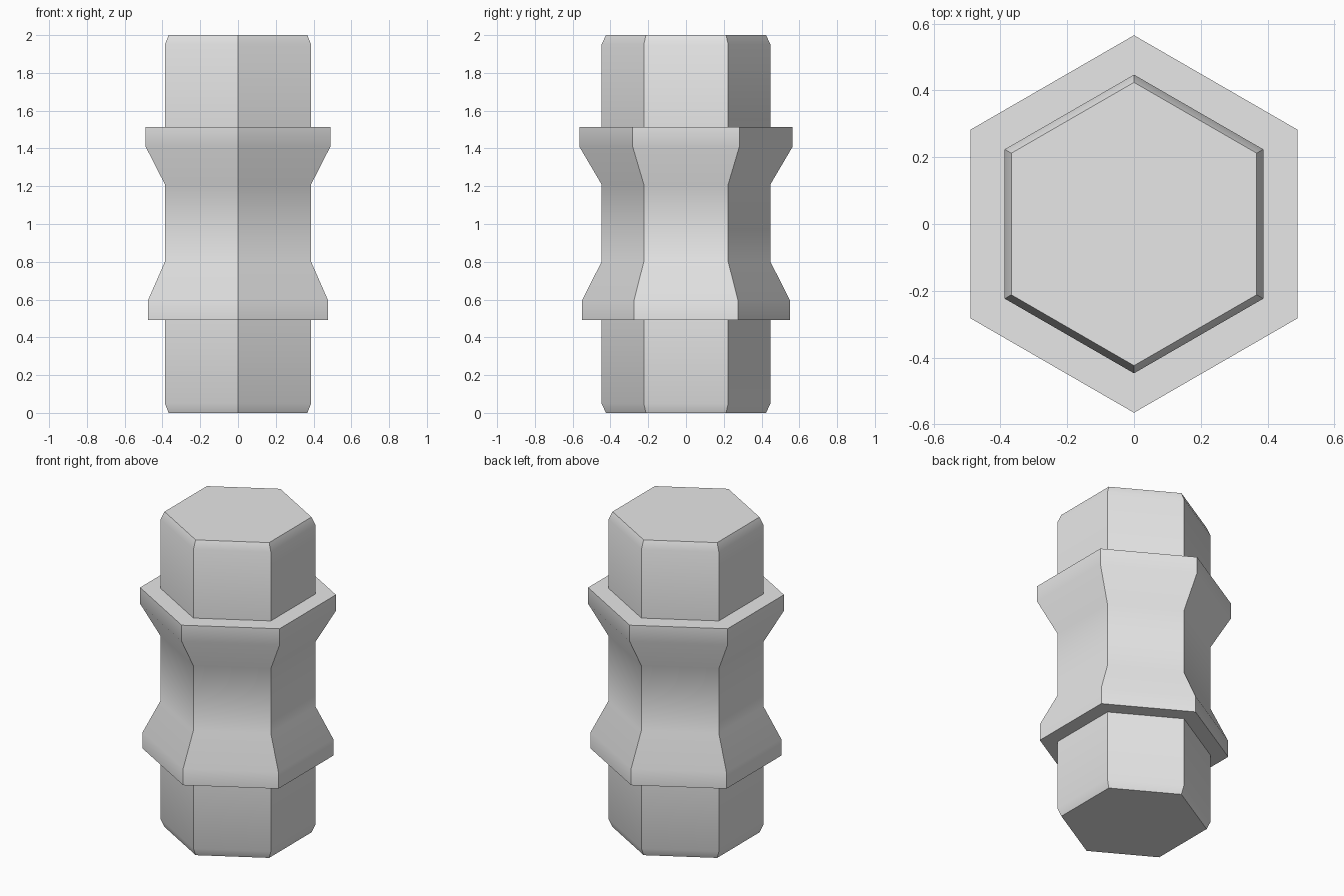
import bpy
import bmesh
import math

cube = bpy.data.objects.get("Cube")
if cube:
    bpy.data.objects.remove(cube, do_unlink=True)

SIDES = 6
SHAFT = 0.447   # corner radius of the plain hexagonal shaft
CAP = 0.424     # corner radius at the chamfered ends
LOWER, UPPER = 0.55, 0.565   # flange corner radii

# One grey for the whole part
grey = bpy.data.materials.new("plain_grey")
grey.use_nodes = True
colour = (0.8, 0.8, 0.8, 1)
grey.diffuse_color = colour
grey.node_tree.nodes["Principled BSDF"].inputs["Base Color"].default_value = colour

# Corner radius and height, from the bottom end to the top end
profile = [
    (CAP, 0), (SHAFT, 0.05), (SHAFT, 0.492),
    (LOWER, 0.492), (LOWER, 0.597), (SHAFT, 0.80),
    (SHAFT, 1.21), (UPPER, 1.41), (UPPER, 1.513),
    (SHAFT, 1.513), (SHAFT, 1.95), (CAP, 2),
]


def hex_ring(bm, radius, z):
    """Six corners, with one pointing to the front and one to the back."""
    angles = [math.pi / 2 + math.tau * i / SIDES for i in range(SIDES)]
    return [bm.verts.new((radius * math.cos(a), radius * math.sin(a), z)) for a in angles]


# Skin the rings into a closed hexagonal body
bm = bmesh.new()
rings = [hex_ring(bm, r, z) for r, z in profile]
for low, high in zip(rings, rings[1:]):
    for i in range(SIDES):
        j = (i + 1) % SIDES
        bm.faces.new((low[i], low[j], high[j], high[i]))
bm.faces.new(rings[0][::-1])
bm.faces.new(rings[-1])
bmesh.ops.recalc_face_normals(bm, faces=bm.faces)

mesh = bpy.data.meshes.new("flanged_hex_body")
bm.to_mesh(mesh)
bm.free()
mesh.materials.append(grey)
body = bpy.data.objects.new("flanged_hex_body", mesh)
bpy.context.collection.objects.link(body)

# Blend along the height, keep the hexagon corners and flange rims crisp
bpy.ops.object.select_all(action="DESELECT")
body.select_set(True)
bpy.context.view_layer.objects.active = body
bpy.ops.object.shade_smooth_by_angle(angle=math.radians(30))
